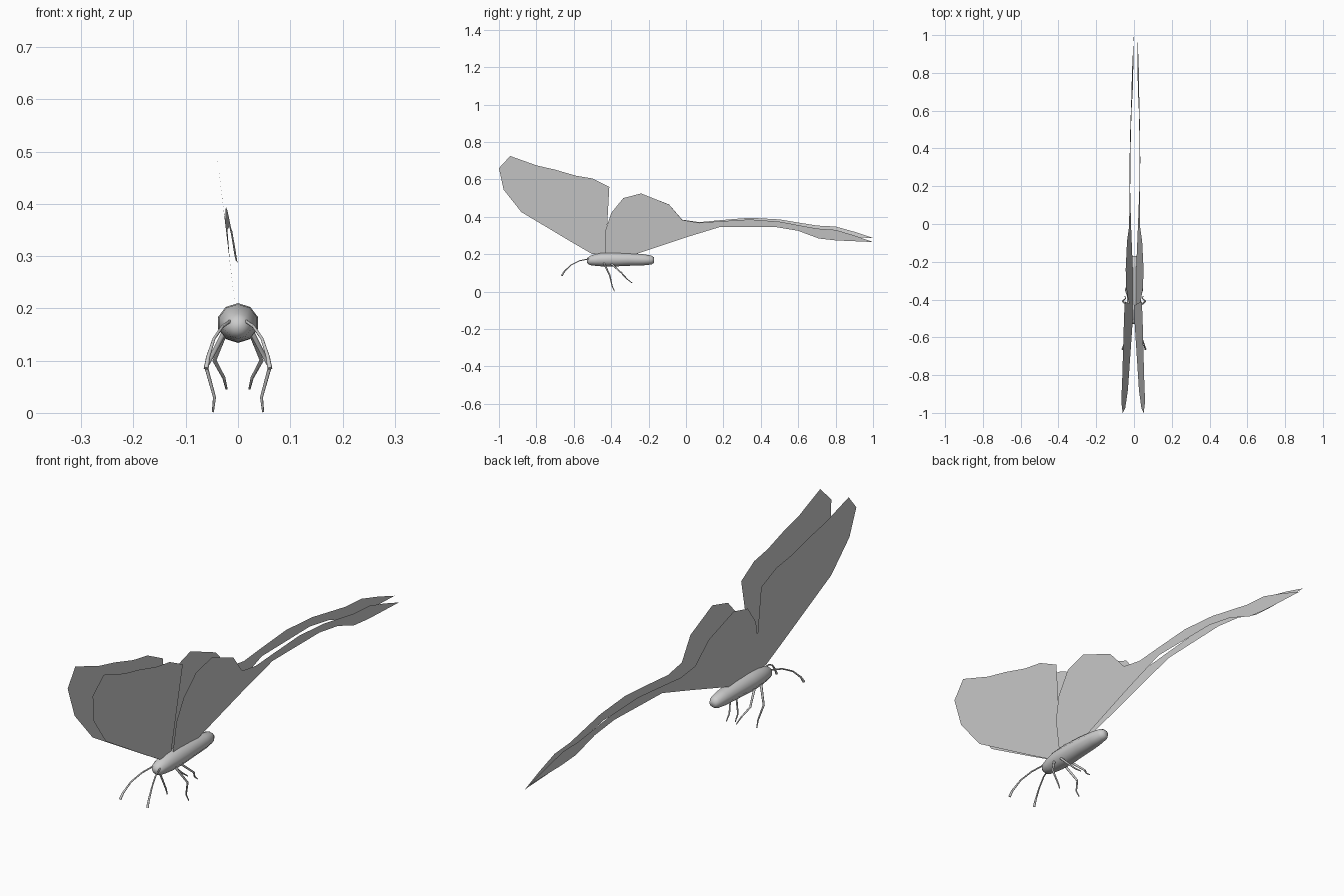
import bpy, bmesh, math
from mathutils import Vector

cube = bpy.data.objects.get("Cube")
if cube:
    bpy.data.objects.remove(cube, do_unlink=True)

grey = bpy.data.materials.new("plain grey")
grey.use_nodes = True
tint = (0.6, 0.6, 0.6, 1)
grey.diffuse_color = tint
grey.node_tree.nodes["Principled BSDF"].inputs["Base Color"].default_value = tint


def add_mesh(name, bm, smooth=False):
    mesh = bpy.data.meshes.new(name)
    bm.to_mesh(mesh)
    bm.free()
    mesh.materials.append(grey)
    obj = bpy.data.objects.new(name, mesh)
    bpy.context.collection.objects.link(obj)
    for p in mesh.polygons:
        p.use_smooth = smooth
    return obj


def wing(name, outline, side, root, lean, lift=0.0, curl=0.0):
    """Thin flat sheet from a (y, z) outline, leaning outward from the body."""
    bm = bmesh.new()
    face = bm.faces.new([bm.verts.new((0, y, z)) for y, z in outline])
    bmesh.ops.triangulate(bm, faces=[face])
    for v in bm.verts:
        y, z = v.co.y, v.co.z
        v.co.x = side * (root + lean * (z - 0.2) - curl * max(0, y))
        v.co.z += lift * max(0, y + 0.1)
    return add_mesh(name, bm)


def limb(name, points, radii):
    """Tapered tube with few sides, converted to a mesh."""
    curve = bpy.data.curves.new(name, "CURVE")
    curve.dimensions = "3D"
    curve.bevel_depth = 1.0
    curve.bevel_resolution = 1
    curve.use_fill_caps = True
    spline = curve.splines.new("POLY")
    spline.points.add(len(points) - 1)
    for p, co, r in zip(spline.points, points, radii):
        p.co = (*co, 1)
        p.radius = r
    curve.materials.append(grey)
    obj = bpy.data.objects.new(name, curve)
    bpy.context.collection.objects.link(obj)
    return obj


# Body: rings of (y, bottom, top, half width) from head to tail
rings = [(-0.53, 0.155, 0.178, 0.012), (-0.515, 0.142, 0.19, 0.025),
         (-0.485, 0.138, 0.2, 0.032), (-0.45, 0.135, 0.208, 0.038),
         (-0.39, 0.134, 0.21, 0.04), (-0.31, 0.138, 0.207, 0.037),
         (-0.23, 0.14, 0.2, 0.031), (-0.185, 0.145, 0.193, 0.024),
         (-0.17, 0.155, 0.182, 0.014)]
SIDES = 10
bm = bmesh.new()
loops = []
for y, low, high, half in rings:
    mid, tall = (low + high) / 2, (high - low) / 2
    loops.append([bm.verts.new((half * math.cos(a), y, mid + tall * math.sin(a)))
                  for a in (math.tau * (i + 0.5) / SIDES for i in range(SIDES))])
for a, b in zip(loops, loops[1:]):
    for i in range(SIDES):
        j = (i + 1) % SIDES
        bm.faces.new((a[i], a[j], b[j], b[i]))
bm.faces.new(loops[0])
bm.faces.new(loops[-1])
bmesh.ops.recalc_face_normals(bm, faces=bm.faces)
add_mesh("body", bm, smooth=True)

# Wing outlines
front_outline = [(-0.43, 0.2), (-0.5, 0.2), (-0.6, 0.258), (-0.88, 0.425), (-0.975, 0.545),
                 (-1.0, 0.66), (-0.94, 0.725), (-0.8, 0.675), (-0.7, 0.652),
                 (-0.59, 0.62), (-0.5, 0.605), (-0.41, 0.56), (-0.425, 0.36)]
rear_outline = [(-0.43, 0.2), (-0.43, 0.33), (-0.4, 0.42), (-0.335, 0.5), (-0.24, 0.525),
                (-0.09, 0.465), (-0.02, 0.383), (0.07, 0.368), (0.18, 0.376),
                (0.34, 0.386), (0.5, 0.374), (0.7, 0.337), (0.8, 0.33), (0.9, 0.3),
                (1.0, 0.265), (0.8, 0.274), (0.71, 0.284), (0.6, 0.325),
                (0.48, 0.345), (0.34, 0.355), (0.18, 0.345), (0, 0.29), (-0.27, 0.2)]
wing("left_front_wing", front_outline, 1, 0.002, 0.108)
wing("right_front_wing", front_outline, -1, 0.006, 0.117)
wing("left_rear_wing", rear_outline, 1, 0.01, 0.125)
wing("right_rear_wing", rear_outline, -1, 0.005, 0.12, lift=0.02, curl=0.012)

# Antennae and two pairs of legs
for label, s in (("left", 1), ("right", -1)):
    limb(label + "_antenna",
         [(s * 0.016, -0.52, 0.175), (s * 0.03, -0.57, 0.165), (s * 0.046, -0.615, 0.142),
          (s * 0.057, -0.65, 0.108), (s * 0.061, -0.664, 0.085)],
         [0.003, 0.003, 0.003, 0.004, 0.005])
    limb(label + "_front_leg",
         [(s * 0.026, -0.44, 0.155), (s * 0.061, -0.408, 0.088), (s * 0.045, -0.395, 0.03),
          (s * 0.048, -0.382, 0.002)],
         [0.005, 0.004, 0.003, 0.002])
    limb(label + "_rear_leg",
         [(s * 0.026, -0.4, 0.15), (s * 0.045, -0.345, 0.1), (s * 0.027, -0.315, 0.067),
          (s * 0.022, -0.288, 0.046)],
         [0.005, 0.004, 0.003, 0.002])
